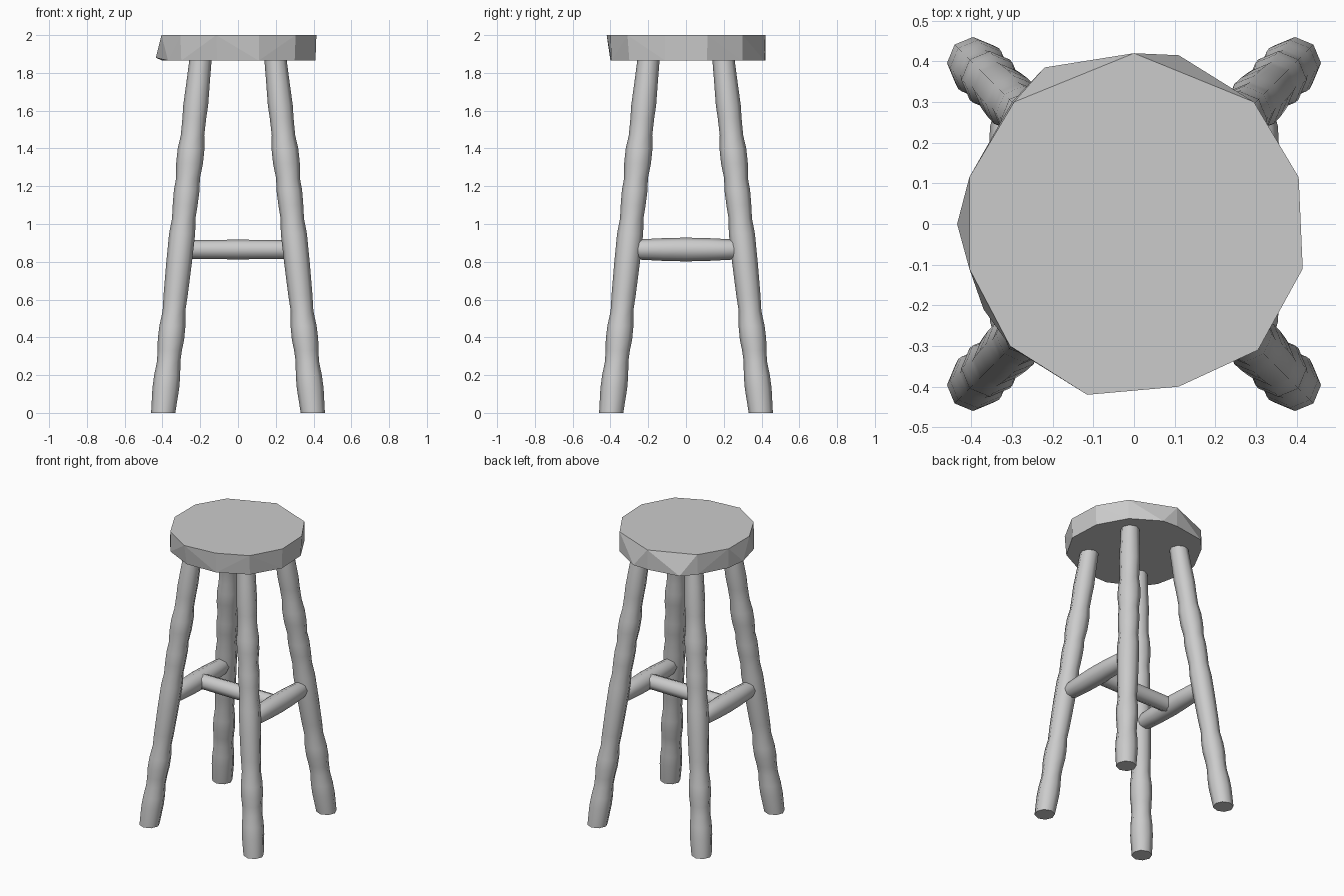
import bpy, bmesh, math
from mathutils import Vector

if "Cube" in bpy.data.objects:
    bpy.data.objects.remove(bpy.data.objects["Cube"])

wood = bpy.data.materials.new("plain grey")
wood.diffuse_color = (0.6, 0.6, 0.6, 1)
wood.use_nodes = True
wood.node_tree.nodes["Principled BSDF"].inputs["Base Color"].default_value = wood.diffuse_color


def finish(name, bm, smooth):
    bmesh.ops.recalc_face_normals(bm, faces=bm.faces)
    mesh = bpy.data.meshes.new(name)
    bm.to_mesh(mesh)
    bm.free()
    mesh.materials.append(wood)
    obj = bpy.data.objects.new(name, mesh)
    bpy.context.collection.objects.link(obj)
    if smooth:
        bpy.ops.object.select_all(action='DESELECT')
        obj.select_set(True)
        bpy.context.view_layer.objects.active = obj
        bpy.ops.object.shade_smooth_by_angle(angle=math.radians(50))
    return obj


def turned(name, profile, place, sides=8):
    """Loft rings along a profile of (position, radius); place(t, u, v) gives the point."""
    bm = bmesh.new()
    rings = []
    for t, r in profile:
        rings.append([bm.verts.new(place(t, r * math.cos(2 * math.pi * i / sides),
                                         r * math.sin(2 * math.pi * i / sides)))
                      for i in range(sides)])
    for a, b in zip(rings, rings[1:]):
        for i in range(sides):
            j = (i + 1) % sides
            bm.faces.new((a[i], a[j], b[j], b[i]))
    bm.faces.new(rings[0])
    bm.faces.new(rings[-1])
    return finish(name, bm, True)


# Seat: rough-hewn faceted disc
top = [(0, .42), (.295, .30), (.36, .19), (.405, .115), (.415, -.11), (.305, -.31),
       (.11, -.40), (-.115, -.42), (-.305, -.30), (-.405, -.11), (-.405, .115), (-.295, .30)]
bottom = [(0, .42), (.11, .415), (.295, .30), (.40, .11), (.41, -.11), (.30, -.30), (.11, -.395),
          (-.11, -.40), (-.30, -.305), (-.37, -.21), (-.40, .11), (-.30, .30), (-.22, .385)]
bm = bmesh.new()
points = [(x, y, 2.0) for x, y in top] + [(x, y, 1.865) for x, y in bottom] + [(-.435, 0, 1.88)]
for p in points:
    bm.verts.new(p)
hull = bmesh.ops.convex_hull(bm, input=bm.verts)
loose = {v for v in hull["geom_interior"] + hull["geom_unused"] if isinstance(v, bmesh.types.BMVert)}
bmesh.ops.delete(bm, geom=list(loose), context='VERTS')
bmesh.ops.dissolve_limit(bm, angle_limit=math.radians(2), verts=bm.verts, edges=bm.edges)
finish("seat", bm, False)

# Four splayed turned legs
leg_profile = [(0, .064), (.13, .071), (.20, .069), (.27, .062), (.33, .064), (.39, .070),
               (.46, .069), (.54, .060), (.62, .064), (.80, .068), (.95, .069), (1.03, .062),
               (1.10, .066), (1.18, .068), (1.24, .063), (1.32, .071), (1.40, .071),
               (1.47, .062), (1.56, .063), (1.63, .066), (1.75, .062), (1.87, .059)]
for ny, sy in (("front", -1), ("back", 1)):
    for nx, sx in (("left", -1), ("right", 1)):
        def on_leg(z, u, v, sx=sx, sy=sy):
            c = .396 + (.199 - .396) * z / 1.865
            return Vector((sx * c + u, sy * c + v, z))
        turned(f"{ny}_{nx}_leg", leg_profile, on_leg)

# Stretchers: two swollen side rails and a straight cross bar
rail = [(-.27, .046), (-.24, .054), (-.12, .060), (0, .063), (.12, .060), (.24, .054), (.27, .046)]
for name, x in (("left_rail", -.30), ("right_rail", .30)):
    turned(name, rail, lambda t, u, v, x=x: Vector((x + u, t, .865 + v)))
turned("cross_bar", [(-.30, .05), (0, .052), (.30, .05)],
       lambda t, u, v: Vector((t, u, .865 + v)))
